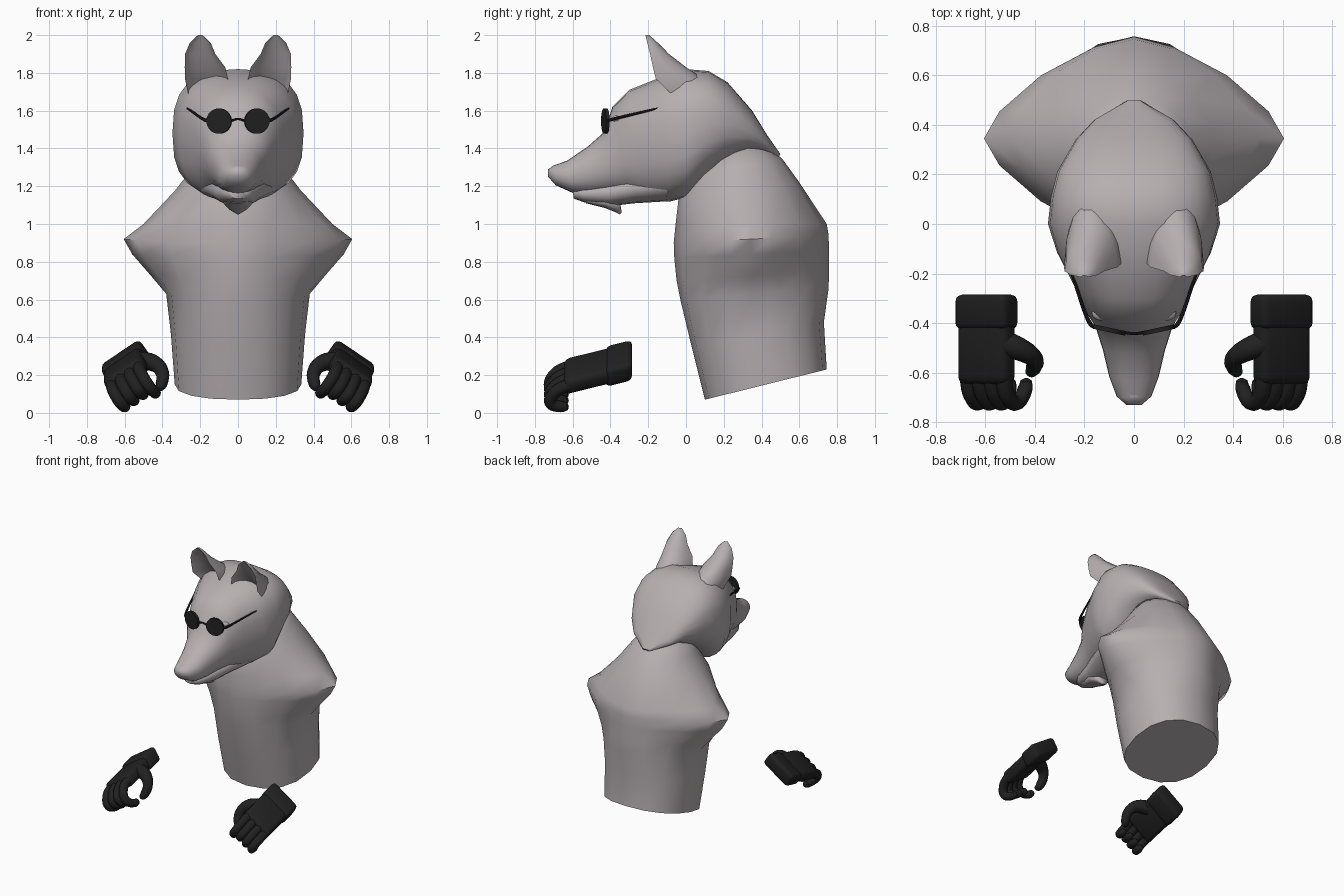
import bpy, bmesh, math
from mathutils import Vector, Matrix

if "Cube" in bpy.data.objects:
    bpy.data.objects.remove(bpy.data.objects["Cube"])


def material(name, rgb):
    m = bpy.data.materials.new(name)
    m.diffuse_color = (*rgb, 1)
    m.use_nodes = True
    m.node_tree.nodes["Principled BSDF"].inputs["Base Color"].default_value = m.diffuse_color
    return m


black = material("black", (0.015, 0.015, 0.015))
fur = material("fur", (0.47, 0.43, 0.44))


def finish(obj, mat=fur, mirror=False, angle=40):
    obj.data.materials.append(mat)
    bpy.ops.object.select_all(action='DESELECT')
    obj.select_set(True)
    bpy.context.view_layer.objects.active = obj
    bpy.ops.object.shade_smooth_by_angle(angle=math.radians(angle))
    if mirror:
        obj.modifiers.new("Mirror", 'MIRROR').use_mirror_merge = False
    return obj


def from_bmesh(name, bm, **kw):
    bmesh.ops.recalc_face_normals(bm, faces=bm.faces)
    me = bpy.data.meshes.new(name)
    bm.to_mesh(me)
    bm.free()
    obj = bpy.data.objects.new(name, me)
    bpy.context.collection.objects.link(obj)
    return finish(obj, **kw)


def loft(name, rings, **kw):
    bm = bmesh.new()
    vs = [[bm.verts.new(p) for p in r] for r in rings]
    n = len(vs[0])
    for a, b in zip(vs, vs[1:]):
        for i in range(n):
            j = (i + 1) % n
            bm.faces.new((a[i], a[j], b[j], b[i]))
    bm.faces.new(vs[0])
    bm.faces.new(vs[-1])
    return from_bmesh(name, bm, **kw)


def power(v, p):
    return math.copysign(abs(v) ** (2 / p), v)


def section(n, y1, z1, y2, z2, w, p=2.2):
    # superellipse between two points of the side profile, half-width w
    a, b = Vector((0, y1, z1)), Vector((0, y2, z2))
    c, h = (a + b) / 2, (a - b) / 2
    return [c + h * power(math.cos(t), p) + Vector((w * power(math.sin(t), p), 0, 0))
            for t in (2 * math.pi * i / n for i in range(n))]


def profile_loft(name, rows, n, **kw):
    return loft(name, [section(n, *r) for r in rows], angle=60, **kw)


def tube(name, pts, radii, mirror=True, res=4):
    cu = bpy.data.curves.new(name, 'CURVE')
    cu.dimensions = '3D'
    cu.bevel_depth = 1
    cu.bevel_resolution = res
    cu.resolution_u = 6
    cu.use_fill_caps = True
    s = cu.splines.new('BEZIER')
    s.bezier_points.add(len(pts) - 1)
    for bp, p, r in zip(s.bezier_points, pts, radii):
        bp.co, bp.radius = p, r
        bp.handle_left_type = bp.handle_right_type = 'AUTO'
    obj = bpy.data.objects.new(name, cu)
    bpy.context.collection.objects.link(obj)
    bpy.ops.object.select_all(action='DESELECT')
    obj.select_set(True)
    bpy.context.view_layer.objects.active = obj
    bpy.ops.object.convert(target='MESH')
    return finish(bpy.context.view_layer.objects.active, mat=black, mirror=mirror)


# torso: front point, back point, half-width, roundness
profile_loft("torso", [
    (0.10, 0.07, 0.745, 0.23, 0.335, 2.3), (0.03, 0.35, 0.73, 0.48, 0.355, 2.2),
    (-0.03, 0.60, 0.755, 0.66, 0.38, 2.0), (-0.05, 0.70, 0.757, 0.75, 0.46, 1.65),
    (-0.062, 0.82, 0.757, 0.86, 0.56, 1.5), (-0.065, 0.90, 0.755, 0.94, 0.605, 1.45),
    (-0.055, 1.0, 0.745, 1.0, 0.50, 1.6), (-0.04, 1.13, 0.60, 1.22, 0.335, 2.0),
    (0.02, 1.25, 0.51, 1.345, 0.24, 2.1), (0.10, 1.38, 0.42, 1.42, 0.17, 2)], 16)

# head: top point, bottom point, half-width, roundness, from nose to nape
profile_loft("head", [
    (-0.73, 1.29, -0.73, 1.25, 0.03), (-0.70, 1.31, -0.69, 1.205, 0.07),
    (-0.63, 1.335, -0.60, 1.165, 0.10), (-0.52, 1.41, -0.50, 1.155, 0.125),
    (-0.43, 1.49, -0.40, 1.16, 0.155), (-0.39, 1.62, -0.30, 1.16, 0.195, 2.4),
    (-0.30, 1.71, -0.20, 1.12, 0.24, 2.4), (-0.15, 1.77, -0.08, 1.12, 0.31, 2.5),
    (0.0, 1.82, 0.0, 1.14, 0.347, 2.7), (0.12, 1.81, 0.10, 1.24, 0.335, 2.6),
    (0.22, 1.75, 0.20, 1.32, 0.31, 2.5), (0.35, 1.60, 0.33, 1.38, 0.235, 2.4),
    (0.43, 1.47, 0.41, 1.38, 0.16), (0.50, 1.37, 0.49, 1.355, 0.03)], 24)

# lower jaw and chin tuft
profile_loft("jaw", [
    (-0.60, 1.18, -0.595, 1.135, 0.045), (-0.55, 1.20, -0.54, 1.115, 0.08),
    (-0.42, 1.23, -0.40, 1.095, 0.115), (-0.28, 1.27, -0.27, 1.11, 0.16),
    (-0.10, 1.32, -0.10, 1.12, 0.22)], 16)
profile_loft("chin_tuft", [
    (-0.54, 1.15, -0.53, 1.11, 0.05), (-0.42, 1.15, -0.43, 1.085, 0.08),
    (-0.35, 1.12, -0.38, 1.065, 0.055), (-0.34, 1.06, -0.35, 1.05, 0.008)], 12)


# ears: z, centre x, half-width, front y, back y, with hollowed front
def ear_ring(z, cx, rx, yf, yb):
    out = []
    for i in range(16):
        t = 2 * math.pi * i / 16
        s = math.sin(t)
        y = yf + (yb - yf) * (s if s > 0 else -0.4 * s)
        out.append(Vector((cx + rx * math.cos(t), y, z)))
    return out


loft("ears", [ear_ring(*r) for r in [
    (1.62, 0.13, 0.10, -0.02, 0.16), (1.70, 0.155, 0.112, -0.09, 0.14),
    (1.77, 0.167, 0.114, -0.16, 0.09), (1.83, 0.175, 0.107, -0.175, 0.0),
    (1.90, 0.20, 0.08, -0.19, -0.09), (1.96, 0.20, 0.055, -0.205, -0.15),
    (2.0, 0.20, 0.012, -0.215, -0.195)]], mirror=True, angle=60)


def blob(name, loc, size, mirror):
    bm = bmesh.new()
    m = Matrix.Translation(loc) @ Matrix.Diagonal((*size, 1))
    bmesh.ops.create_uvsphere(bm, u_segments=16, v_segments=10, radius=1, matrix=m)
    from_bmesh(name, bm, mirror=mirror)


# eyes and nose
blob("eyes", (0.13, -0.36, 1.555), (0.04, 0.03, 0.022), True)
blob("nose", (0, -0.685, 1.268), (0.058, 0.042, 0.046), False)

# round spectacles
bm = bmesh.new()
bmesh.ops.create_cone(bm, cap_ends=True, segments=32, radius1=0.067, radius2=0.067, depth=0.018,
                      matrix=Matrix.Translation((0.10, -0.427, 1.545))
                      @ Matrix.Rotation(math.radians(12), 4, 'Z')
                      @ Matrix.Rotation(math.pi / 2, 4, 'X'))
from_bmesh("lenses", bm, mat=black, mirror=True)
tube("spectacle_bridge", [(-0.04, -0.437, 1.545), (0, -0.442, 1.556), (0.04, -0.437, 1.545)],
     [0.006] * 3, mirror=False, res=2)
tube("spectacle_arms", [(0.16, -0.415, 1.545), (0.175, -0.405, 1.55), (0.268, -0.15, 1.612)],
     [0.008, 0.009, 0.006], res=2)

# glove frame: across the knuckles, towards the fingertips, out of the palm
U, F, P = Vector((0.83, 0, -0.56)), Vector((0, -0.97, -0.24)), Vector((-0.56, 0, -0.83))
C = Vector((0.595, -0.355, 0.262))


def hand(a, f, d):
    return C + U * a + F * f + P * d


def padded_box(name, f, size, bevel):
    bm = bmesh.new()
    bmesh.ops.create_cube(bm, size=1)
    for v in bm.verts:
        v.co = hand(v.co.x * size[0], f + v.co.y * size[1], v.co.z * size[2])
    bmesh.ops.recalc_face_normals(bm, faces=bm.faces)
    bmesh.ops.bevel(bm, geom=bm.edges[:], offset=bevel, segments=3, affect='EDGES', profile=0.5)
    from_bmesh(name, bm, mat=black, mirror=True)


padded_box("glove_cuffs", 0.0, (0.25, 0.145, 0.115), 0.028)
padded_box("glove_palms", 0.165, (0.24, 0.27, 0.095), 0.032)

# curled fingers: the index reaches furthest to meet the thumb
for i, name in enumerate(["index", "middle", "ring", "little"]):
    a, k = -0.085 + i * 0.058, 0.03 if i == 0 else 0
    pts = [hand(a, 0.20, 0), hand(a, 0.28, 0.0), hand(a, 0.355, 0.03), hand(a, 0.375, 0.08 + k / 2),
           hand(a, 0.315, 0.125 + k), hand(a, 0.285, 0.13 + k), hand(a, 0.275, 0.13 + k)]
    tube("glove_%s_fingers" % name, pts, [0.03, 0.033, 0.032, 0.032, 0.03, 0.023, 0.006])
tube("glove_thumbs", [(0.53, -0.48, 0.27), (0.45, -0.51, 0.265), (0.402, -0.545, 0.215),
                      (0.405, -0.58, 0.155), (0.418, -0.60, 0.13), (0.422, -0.605, 0.122)],
     [0.055, 0.045, 0.036, 0.032, 0.022, 0.006])
